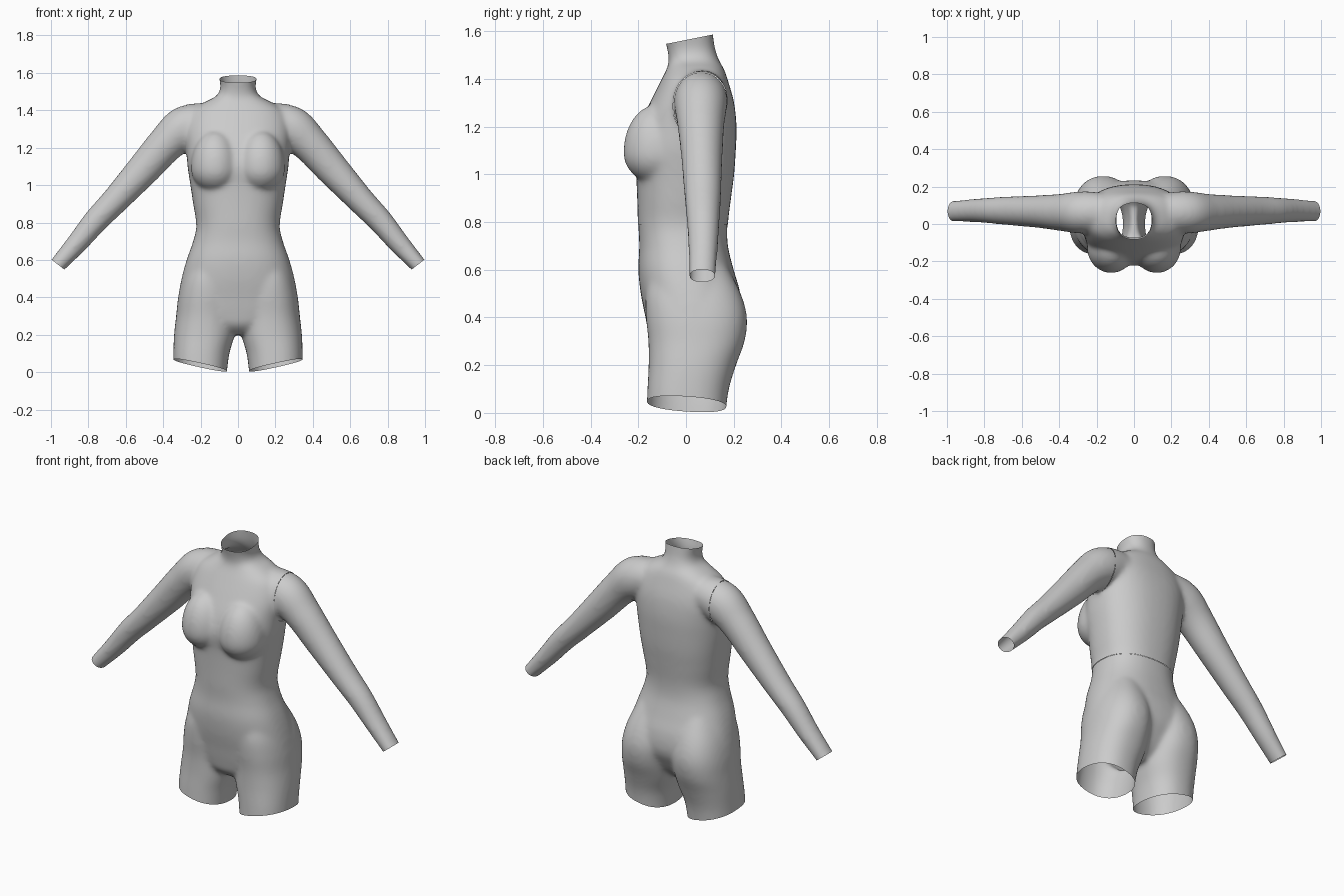
import bpy, bmesh, math
from mathutils import Vector

if "Cube" in bpy.data.objects:
    bpy.data.objects.remove(bpy.data.objects["Cube"])

N = 40


def spline(rows, steps=5):
    """Catmull-Rom interpolation through rows of numbers."""
    out = []
    for i in range(len(rows) - 1):
        p0, p1 = rows[max(i - 1, 0)], rows[i]
        p2, p3 = rows[i + 1], rows[min(i + 2, len(rows) - 1)]
        for s in range(steps):
            t = s / steps
            out.append([0.5 * (2 * b + (c - a) * t + (2 * a - 5 * b + 4 * c - d) * t * t
                               + (3 * b - a - 3 * c + d) * t ** 3)
                        for a, b, c, d in zip(p0, p1, p2, p3)])
    return out + [list(rows[-1])]


def loft(bm, sections, power):
    """Closed tube; a section is centre, u half-axis, v half-axis."""
    rings = []
    for c, u, v in sections:
        ring = []
        for k in range(N):
            a = 2 * math.pi * k / N
            ca, sa = math.cos(a), math.sin(a)
            x = math.copysign(abs(ca) ** (2 / power), ca)
            y = math.copysign(abs(sa) ** (2 / power), sa)
            ring.append(bm.verts.new(c + u * x + v * y))
        rings.append(ring)
    faces = [bm.faces.new(rings[0]), bm.faces.new(rings[-1])]
    for r, s in zip(rings, rings[1:]):
        for k in range(N):
            j = (k + 1) % N
            faces.append(bm.faces.new((r[k], r[j], s[j], s[k])))
    bmesh.ops.recalc_face_normals(bm, faces=faces)


def upright(rows, sign=1):
    """Rows of z, centre x, half width, front y, back y."""
    return [(Vector((sign * cx, (f + b) / 2, z)), Vector((w, 0, 0)), Vector((0, (b - f) / 2, 0)))
            for z, cx, w, f, b in spline(rows)]


# Trunk from crotch to neck
trunk = [(0.20, 0, 0.06, -0.08, 0.09), (0.25, 0, 0.20, -0.135, 0.15),
         (0.32, 0, 0.30, -0.155, 0.195), (0.4, 0, 0.318, -0.17, 0.23),
         (0.5, 0, 0.302, -0.19, 0.228), (0.6, 0, 0.275, -0.20, 0.20),
         (0.7, 0, 0.24, -0.196, 0.176), (0.79, 0, 0.222, -0.20, 0.174),
         (0.9, 0, 0.238, -0.203, 0.187), (1.0, 0, 0.253, -0.208, 0.20),
         (1.1, 0, 0.268, -0.22, 0.207), (1.2, 0, 0.275, -0.195, 0.21),
         (1.3, 0, 0.28, -0.15, 0.20), (1.39, 0, 0.25, -0.105, 0.175),
         (1.44, 0, 0.18, -0.08, 0.158), (1.475, 0, 0.115, -0.07, 0.138),
         (1.52, 0, 0.092, -0.076, 0.122), (1.58, 0, 0.10, -0.09, 0.112),
         (1.64, 0, 0.106, -0.10, 0.106)]
# Leg with the seat curve
leg = [(0.62, 0.135, 0.11, -0.15, 0.17), (0.5, 0.155, 0.14, -0.17, 0.23),
       (0.4, 0.163, 0.157, -0.168, 0.256), (0.3, 0.171, 0.160, -0.158, 0.246),
       (0.2, 0.18, 0.162, -0.157, 0.21), (0.1, 0.196, 0.150, -0.162, 0.18),
       (0.0, 0.203, 0.144, -0.166, 0.167), (-0.06, 0.205, 0.142, -0.167, 0.165)]
# Arm: x, y, z, in-plane radius, depth radius
arm = [(0.17, 0.065, 1.34, 0.10, 0.10), (0.285, 0.062, 1.305, 0.117, 0.112),
       (0.385, 0.062, 1.22, 0.100, 0.10), (0.5, 0.066, 1.09, 0.090, 0.088),
       (0.655, 0.07, 0.92, 0.074, 0.078), (0.76, 0.072, 0.81, 0.067, 0.070),
       (0.86, 0.072, 0.69, 0.057, 0.062), (0.9625, 0.068, 0.575, 0.045, 0.057),
       (1.01, 0.067, 0.52, 0.043, 0.056)]

bm = bmesh.new()
loft(bm, upright(trunk), 2.35)
for sign in (1, -1):
    loft(bm, upright(leg, sign), 2.3)
    pts = spline(arm)
    sections = []
    for i, (x, y, z, r, d) in enumerate(pts):
        a, b = pts[max(i - 1, 0)], pts[min(i + 1, len(pts) - 1)]
        t = Vector((b[0] - a[0], 0, b[2] - a[2])).normalized()
        sections.append((Vector((sign * x, y, z)), Vector((-sign * t.z, 0, t.x)) * r,
                         Vector((0, d, 0))))
    loft(bm, sections, 2)
    # Bust
    bust = bmesh.ops.create_uvsphere(bm, u_segments=32, v_segments=20, radius=1)['verts']
    for v in bust:
        v.co = Vector((sign * 0.122 + v.co.x * 0.128, -0.125 + v.co.y * 0.136,
                       1.09 + v.co.z * (0.20 if v.co.z > 0 else 0.125)))

# Fuse the forms into one skin
mesh = bpy.data.meshes.new("form")
bm.to_mesh(mesh)
bm.free()
form = bpy.data.objects.new("form", mesh)
bpy.context.collection.objects.link(form)
mod = form.modifiers.new("fuse", 'REMESH')
mod.mode = 'VOXEL'
mod.voxel_size = 0.011
skin = bmesh.new()
skin.from_object(form, bpy.context.evaluated_depsgraph_get())
bpy.data.objects.remove(form)
for _ in range(9):
    bmesh.ops.smooth_vert(skin, verts=skin.verts, factor=0.5,
                          use_axis_x=True, use_axis_y=True, use_axis_z=True)

# Openings and seams as planes: point, normal
neck = (Vector((0, 0.01, 1.566)), Vector((0, -0.2, 1)))
waist = (Vector((0, 0, 0.79)), Vector((0, 0, 1)))
wrists, hems, armholes = {}, {}, {}
for s in (1, -1):
    wrists[s] = (Vector((s * 0.9625, 0, 0.575)), Vector((s * 0.61, 0, -0.79)))
    hems[s] = (Vector((s * 0.06, 0, 0.006)), Vector((s * 0.22, -0.07, -1)))
    armholes[s] = (Vector((s * 0.275, 0, 1.3)), Vector((s, 0, 0)))
for co, no in [neck, waist, *wrists.values(), *hems.values(), *armholes.values()]:
    bmesh.ops.bisect_plane(skin, geom=skin.verts[:] + skin.edges[:] + skin.faces[:],
                           dist=1e-5, plane_co=co, plane_no=no)


def beyond(p, plane):
    return (p - plane[0]).dot(plane[1]) > 0


def region(p):
    s = 1 if p.x > 0 else -1
    if abs(p.x) + p.z > 1.2 and beyond(p, armholes[s]):
        return None if beyond(p, wrists[s]) else ("right_sleeve" if s < 0 else "left_sleeve")
    if not beyond(p, waist):
        return None if beyond(p, hems[s]) else "shorts"
    return None if beyond(p, neck) else "bodice"


# Split the skin into garment parts
for name in ("bodice", "shorts", "left_sleeve", "right_sleeve"):
    part = skin.copy()
    bmesh.ops.delete(part, geom=[f for f in part.faces
                                 if region(f.calc_center_median()) != name], context='FACES')
    if name == "bodice":
        part.normal_update()
        for v in part.verts:
            v.co += v.normal * 0.002
    me = bpy.data.meshes.new(name)
    part.to_mesh(me)
    part.free()
    me.shade_smooth()
    bpy.context.collection.objects.link(bpy.data.objects.new(name, me))
skin.free()
